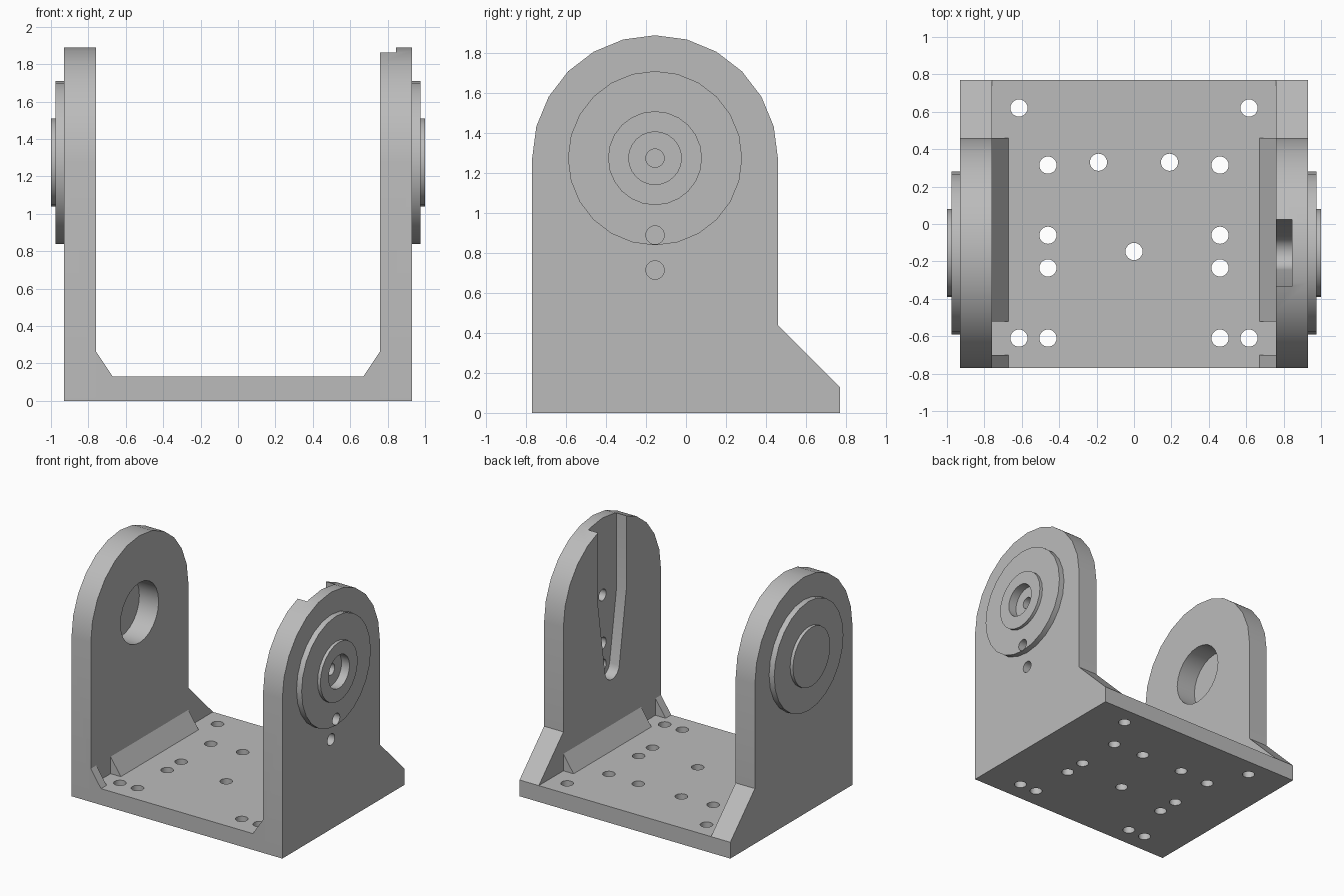
import bpy, bmesh, math
from mathutils import Matrix, Vector

if "Cube" in bpy.data.objects:
    bpy.data.objects.remove(bpy.data.objects["Cube"], do_unlink=True)

HALF_X, INNER_X, HALF_Y, BASE_TOP = 0.93, 0.76, 0.77, 0.13
PIVOT_Y, PIVOT_Z, ARCH = -0.155, 1.275, 0.615
BACK = PIVOT_Y + ARCH
SCREW = 0.046

grey = bpy.data.materials.new("plain grey")
grey.use_nodes = True
COLOUR = (0.5, 0.5, 0.5, 1)
grey.diffuse_color = COLOUR
grey.node_tree.nodes["Principled BSDF"].inputs["Base Color"].default_value = COLOUR


def new_object(name, bm):
    bmesh.ops.recalc_face_normals(bm, faces=bm.faces)
    mesh = bpy.data.meshes.new(name)
    bm.to_mesh(mesh)
    bm.free()
    mesh.materials.append(grey)
    obj = bpy.data.objects.new(name, mesh)
    bpy.context.collection.objects.link(obj)
    return obj


def prism(name, outline, start, end):
    """Extrude a list of 3D points from start to end (an offset vector pair)."""
    bm = bmesh.new()
    face = bm.faces.new([bm.verts.new(Vector(p) + Vector(start)) for p in outline])
    ext = bmesh.ops.extrude_face_region(bm, geom=[face])
    verts = [v for v in ext["geom"] if isinstance(v, bmesh.types.BMVert)]
    bmesh.ops.translate(bm, verts=verts, vec=Vector(end) - Vector(start))
    return new_object(name, bm)


def side_prism(name, yz, x0, x1):
    return prism(name, [(0, y, z) for y, z in yz], (x0, 0, 0), (x1, 0, 0))


def arc(radius, start, end, steps, z=PIVOT_Z):
    """Points around the pivot line, as (y, z), angles in degrees."""
    angles = [math.radians(start + (end - start) * i / steps) for i in range(steps + 1)]
    return [(PIVOT_Y + radius * math.cos(a), z + radius * math.sin(a)) for a in angles]


def disc(name, radius, x0, x1, z=PIVOT_Z):
    return side_prism(name, arc(radius, 0, 360, 24, z)[:-1], x0, x1)


def box(name, lo, hi):
    bm = bmesh.new()
    bmesh.ops.create_cube(bm, size=1)
    for v in bm.verts:
        v.co = [lo[i] if v.co[i] < 0 else hi[i] for i in range(3)]
    return new_object(name, bm)


def combine(target, others, operation):
    """Apply a boolean with each helper, then remove the helpers."""
    for other in others:
        mod = target.modifiers.new("bool", "BOOLEAN")
        mod.operation, mod.solver, mod.object = operation, "EXACT", other
        bpy.context.view_layer.objects.active = target
        bpy.ops.object.modifier_apply(modifier=mod.name)
        bpy.data.objects.remove(other, do_unlink=True)


def finish(obj):
    bm = bmesh.new()
    bm.from_mesh(obj.data)
    bmesh.ops.remove_doubles(bm, verts=bm.verts, dist=0.0001)
    bmesh.ops.dissolve_limit(bm, angle_limit=0.01, verts=bm.verts, edges=bm.edges)
    bm.to_mesh(obj.data)
    bm.free()
    bpy.ops.object.select_all(action="DESELECT")
    obj.select_set(True)
    bpy.context.view_layer.objects.active = obj
    bpy.ops.object.shade_smooth_by_angle(angle=math.radians(30))


# Base plate with two arched uprights and their sloped back feet
body = box("bracket_body", (-0.8, -HALF_Y, 0), (0.8, HALF_Y, BASE_TOP))
upright = [(-HALF_Y, 0), (HALF_Y, 0), (HALF_Y, BASE_TOP), (BACK, 0.44)]
upright += arc(ARCH, 0, 180, 12)
parts = [side_prism("upright", upright, s * INNER_X, s * HALF_X) for s in (-1, 1)]

# Corner gussets: a long one and a short front one on each side
for s in (-1, 1):
    wedge = [(s * 0.67, 0, BASE_TOP), (s * 0.67, 0, 0.08), (s * 0.8, 0, 0.08),
             (s * 0.8, 0, 0.265), (s * INNER_X, 0, 0.265)]
    for y0, y1 in ((-HALF_Y, -0.70), (-0.52, BACK)):
        parts.append(prism("gusset", wedge, (0, y0, 0), (0, y1, 0)))
combine(body, parts, "UNION")

# Screw holes in the base
holes = [(0, -0.147)]
for x, y in ((0.615, 0.62), (0.46, 0.315), (0.19, 0.33), (0.46, -0.06),
             (0.46, -0.235), (0.615, -0.61), (0.46, -0.61)):
    holes += [(x, y), (-x, y)]
cutters = []
for x, y in holes:
    bm = bmesh.new()
    bmesh.ops.create_cone(bm, cap_ends=True, segments=24, radius1=SCREW, radius2=SCREW,
                          depth=0.5, matrix=Matrix.Translation((x, y, 0.05)))
    cutters.append(new_object("screw_cutter", bm))

# Tapered arm slot on the inside of the left upright, open at the top
slot = [(PIVOT_Y + 0.178, 2.0), (PIVOT_Y - 0.178, 2.0), (PIVOT_Y - 0.178, PIVOT_Z)]
slot += arc(0.09, 188, 352, 10, 0.715) + [(PIVOT_Y + 0.178, PIVOT_Z)]
cutters.append(side_prism("slot_cutter", slot, 0.7, 0.845))

# Screw holes through the left upright, bearing bore in the right one
cutters += [disc("screw_cutter", SCREW, 0.8, 1.1, z) for z in (PIVOT_Z, 0.89, 0.715)]
cutters.append(disc("bore_cutter", 0.24, -HALF_X, -0.6))
combine(body, cutters, "DIFFERENCE")
finish(body)

# Stepped round bosses on the outside of both uprights
for side, s in (("left", 1), ("right", -1)):
    flange = disc(side + "_flange", 0.436, s * HALF_X, s * 0.975)
    hub = disc(side + "_hub", 0.235, s * 0.975, s * 1.0)
    if s > 0:
        combine(flange, [disc("cutter", 0.132, 0.9, 1.1),
                         disc("cutter", SCREW, 0.9, 1.1, 0.89)], "DIFFERENCE")
        combine(hub, [disc("cutter", 0.132, 0.9, 1.1)], "DIFFERENCE")
    finish(flange)
    finish(hub)
